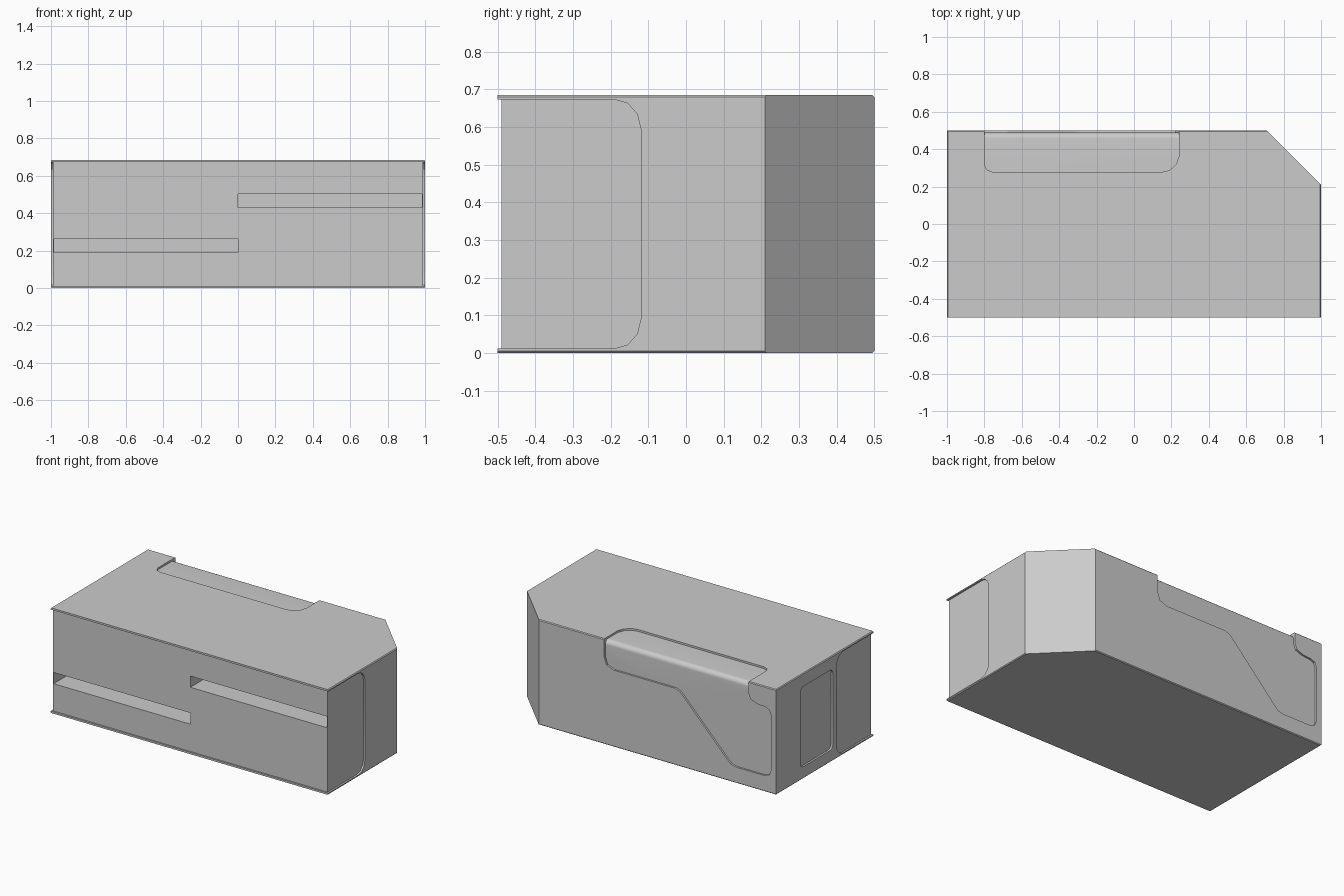
import bpy, bmesh
from math import sin, cos, pi, radians
from mathutils import Vector

if "Cube" in bpy.data.objects:
    bpy.data.objects.remove(bpy.data.objects["Cube"])

W, D, H = 1.0, 0.5, 0.685   # half width, half depth, height
T = 0.012                   # depth of the shallow recesses


def prism(name, points, extrude):
    """Closed solid from a flat outline pushed along a vector."""
    bm = bmesh.new()
    face = bm.faces.new([bm.verts.new(p) for p in points])
    new = bmesh.ops.extrude_face_region(bm, geom=[face], use_keep_orig=True)["geom"]
    verts = [v for v in new if isinstance(v, bmesh.types.BMVert)]
    bmesh.ops.translate(bm, vec=Vector(extrude), verts=verts)
    bmesh.ops.recalc_face_normals(bm, faces=bm.faces)
    mesh = bpy.data.meshes.new(name)
    bm.to_mesh(mesh)
    bm.free()
    obj = bpy.data.objects.new(name, mesh)
    bpy.context.collection.objects.link(obj)
    return obj


def rounded(a0, a1, b0, b1, r, n=4):
    """Rounded rectangle outline as (a, b) pairs."""
    pts = []
    for k, (ca, cb) in enumerate([(a1 - r, b1 - r), (a0 + r, b1 - r),
                                  (a0 + r, b0 + r), (a1 - r, b0 + r)]):
        for i in range(n + 1):
            t = (k + i / n) * pi / 2
            pts.append((ca + r * cos(t), cb + r * sin(t)))
    return pts


def cut(target, name, points, extrude):
    cutter = prism(name, points, extrude)
    cutter.hide_render = True
    mod = target.modifiers.new(name, "BOOLEAN")
    mod.operation, mod.solver, mod.object = "DIFFERENCE", "EXACT", cutter
    bpy.context.view_layer.objects.active = target
    bpy.ops.object.modifier_apply(modifier=name)
    bpy.data.objects.remove(cutter)


# Main body with one chamfered rear corner
plan = [(-W, -D), (W, -D), (W, 0.21), (0.71, D), (-W, D)]
body = prism("case_body", [(x, y, 0) for x, y in plan], (0, 0, H))

# Tiny bevel along the side and rear horizontal edges
bm = bmesh.new()
bm.from_mesh(body.data)
edges = []
for e in bm.edges:
    d = e.verts[1].co - e.verts[0].co
    mid = (e.verts[0].co + e.verts[1].co) / 2
    if abs(d.z) < 1e-5 and min(abs(d.x), abs(d.y)) < 1e-5 and mid.y > -D + 0.01:
        edges.append(e)
bmesh.ops.bevel(bm, geom=edges, offset=0.005, segments=1, affect="EDGES")
bm.to_mesh(body.data)
bm.free()

# Front face set back between thin top and bottom lips
lip = [(-1.1, z) for z in (T, H - T)] + [(1.1, z) for z in (H - T, T)]
cut(body, "front_recess", [(x, -0.6, z) for x, z in lip], (0, 0.11, 0))

# Side panels wrapping round from the front
half = [(-0.19, T), (-0.155, 0.022), (-0.13, 0.05), (-0.12, 0.09)]
side = [(-0.6, T)] + half + [(y, H - z) for y, z in reversed(half)] + [(-0.6, H - T)]
for s in (-1, 1):
    cut(body, "side_recess", [(s * 0.989, y, z) for y, z in side], (s * 0.1, 0, 0))

# Extra inset panel on the left side
panel = rounded(-0.083, 0.25, 0.078, 0.60, 0.03)
cut(body, "left_panel", [(-W + T, y, z) for y, z in panel], (-0.1, 0, 0))

# Two offset slots in the front
for x0, x1, z0 in ((-0.985, 0, 0.19), (0, 0.985, 0.43)):
    z1 = z0 + 0.073
    slot = [(x0, z0), (x1, z0), (x1, z1), (x0, z1)]
    cut(body, "front_slot", [(x, -0.6, z) for x, z in slot], (0, 0.41, 0))

# Sunken panel running over the top, a rounded edge, and down the back
X0, X1, R = -0.80, 0.24, 0.03
top = [(X0, 0.6), (X0, 0.32), (-0.787, 0.29), (-0.755, 0.278), (0.15, 0.278),
       (0.19, 0.287), (0.225, 0.32), (X1, 0.36), (X1, 0.6)]
cut(body, "top_recess", [(x, y, H - T) for x, y in top], (0, 0, 0.1))
back = [(X1, 0.8), (X1, 0.57), (0.222, 0.52), (0.17, 0.50), (-0.27, 0.50),
        (-0.305, 0.488), (-0.335, 0.46), (-0.65, 0.135), (-0.675, 0.113), (-0.71, 0.104),
        (-0.91, 0.104), (-0.95, 0.118), (-0.962, 0.15), (-0.962, 0.51), (-0.95, 0.54),
        (-0.92, 0.552), (-0.86, 0.557), (-0.815, 0.575), (X0, 0.61), (X0, 0.8)]
cut(body, "back_recess", [(x, D - T, z) for x, z in back], (0, 0.1, 0))
cy, cz = D - T - R, H - T - R
arc = [(cy + R * sin(i * pi / 16), cz + R * cos(i * pi / 16)) for i in range(9)]
strip = arc + [(0.6, cz), (0.6, 0.8), (cy, 0.8)]
cut(body, "edge_round", [(X0, y, z) for y, z in strip], (X1 - X0, 0, 0))

# Shading
bpy.ops.object.select_all(action="DESELECT")
body.select_set(True)
bpy.context.view_layer.objects.active = body
bpy.ops.object.shade_smooth_by_angle(angle=radians(25))
